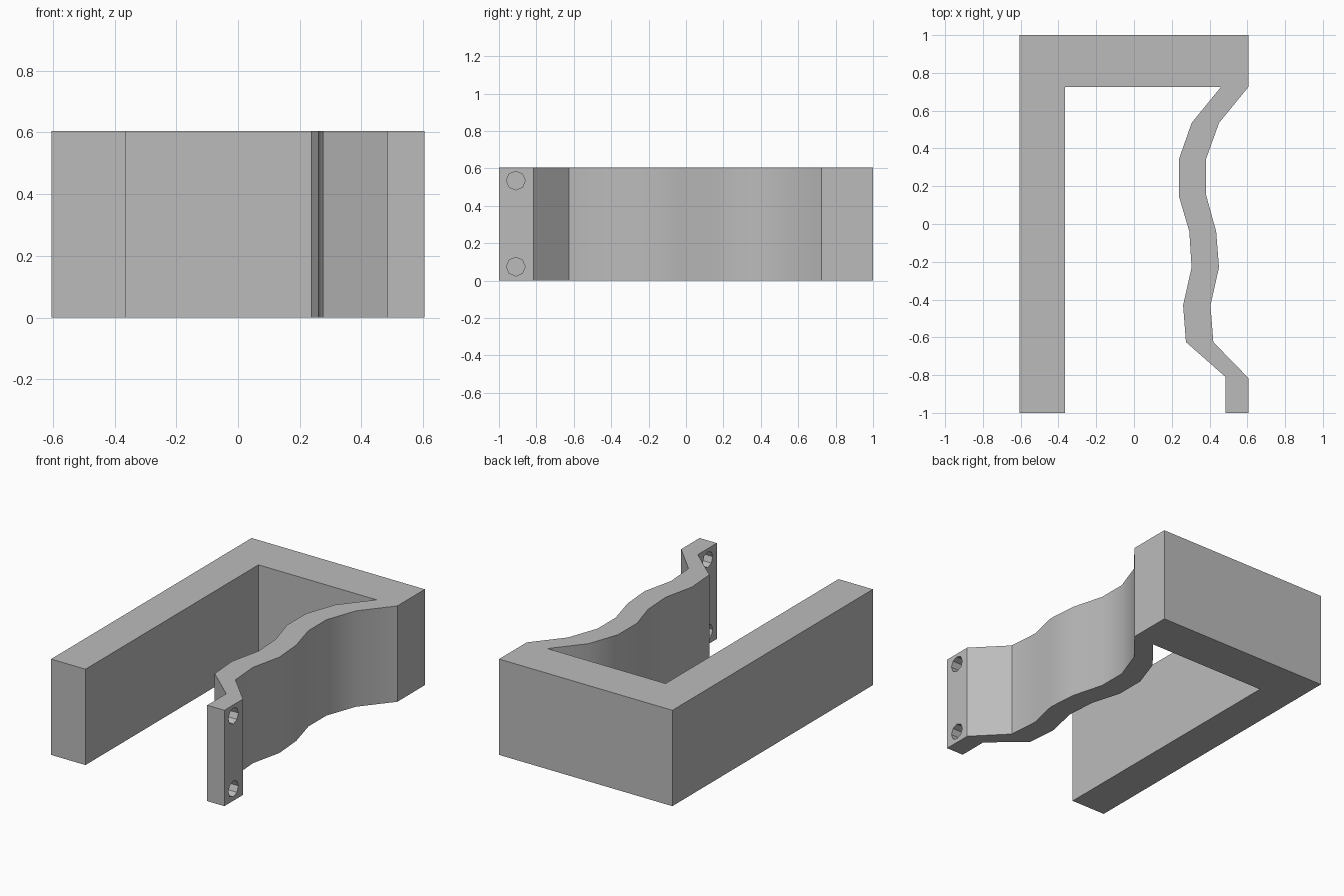
import bpy, bmesh, math

cube = bpy.data.objects.get("Cube")
if cube:
    bpy.data.objects.remove(cube, do_unlink=True)

HEIGHT = 0.605

# Plain grey material
grey = bpy.data.materials.new("plain grey")
grey.use_nodes = True
colour = (0.5, 0.5, 0.5, 1)
grey.diffuse_color = colour
grey.node_tree.nodes["Principled BSDF"].inputs["Base Color"].default_value = colour

# Outline: wavy outer side, bolt tab, wavy inner side, then the square frame
outer_wave = [(0.605, 0.725), (0.45, 0.535), (0.38, 0.34), (0.38, 0.16),
              (0.435, -0.04), (0.45, -0.23), (0.405, -0.43), (0.42, -0.625)]
tab = [(0.605, -0.815), (0.605, -1), (0.485, -1), (0.485, -0.81)]
inner_wave = [(0.275, -0.625), (0.26, -0.43), (0.305, -0.23), (0.293, -0.04),
              (0.237, 0.15), (0.237, 0.34), (0.305, 0.535), (0.46, 0.725)]
frame = [(-0.365, 0.725), (-0.365, -1), (-0.605, -1), (-0.605, 1), (0.605, 1)]
outline = outer_wave + tab + inner_wave + frame

# Extruded clamp body
bm = bmesh.new()
base = bm.faces.new([bm.verts.new((x, y, 0)) for x, y in outline])
top = bmesh.ops.extrude_face_region(bm, geom=[base])["geom"]
bmesh.ops.translate(bm, vec=(0, 0, HEIGHT),
                    verts=[g for g in top if isinstance(g, bmesh.types.BMVert)])
bmesh.ops.recalc_face_normals(bm, faces=bm.faces[:])
mesh = bpy.data.meshes.new("clamp_body")
bm.to_mesh(mesh)
bm.free()
mesh.materials.append(grey)
body = bpy.data.objects.new("clamp_body", mesh)
bpy.context.collection.objects.link(body)

# Two bolt holes drilled through the tab
for name, z in (("lower", 0.075), ("upper", 0.535)):
    bpy.ops.mesh.primitive_cylinder_add(
        vertices=8, radius=0.05, depth=0.3,
        location=(0.545, -0.91, z), rotation=(0, math.pi / 2, 0))
    cutter = bpy.context.object
    cutter.name = name + "_hole_cutter"
    cutter.hide_render = True
    cutter.data.materials.append(grey)
    cut = body.modifiers.new(name + " hole", "BOOLEAN")
    cut.operation = "DIFFERENCE"
    cut.solver = "EXACT"
    cut.object = cutter
    bpy.ops.object.select_all(action="DESELECT")
    body.select_set(True)
    bpy.context.view_layer.objects.active = body
    bpy.ops.object.modifier_apply(modifier=cut.name)
    bpy.data.objects.remove(cutter, do_unlink=True)

# Smooth waves, crisp corners
bpy.ops.object.shade_smooth_by_angle(angle=math.radians(30))
